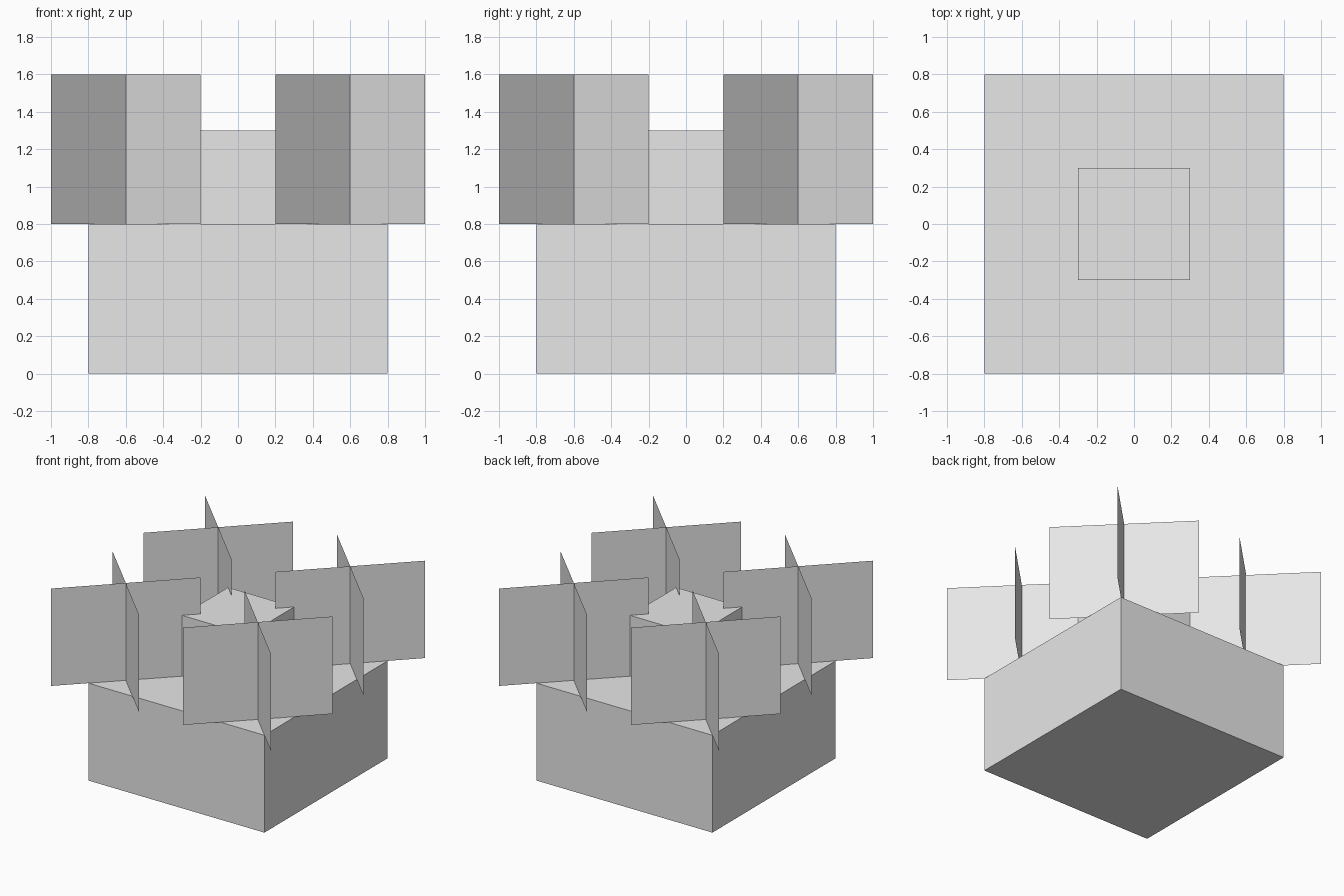
import bpy
import bmesh
from mathutils import Vector

cube = bpy.data.objects.get("Cube")
if cube:
    bpy.data.objects.remove(cube, do_unlink=True)

# One plain grey for every part
grey = bpy.data.materials.new("light_grey")
grey.use_nodes = True
colour = (0.8, 0.8, 0.8, 1)
grey.diffuse_color = colour
grey.node_tree.nodes["Principled BSDF"].inputs["Base Color"].default_value = colour


def finish(name, bm):
    mesh = bpy.data.meshes.new(name)
    bm.to_mesh(mesh)
    bm.free()
    mesh.materials.append(grey)
    obj = bpy.data.objects.new(name, mesh)
    bpy.context.collection.objects.link(obj)
    return obj


def box(name, width, bottom, top):
    bm = bmesh.new()
    bmesh.ops.create_cube(bm, size=1)
    bmesh.ops.scale(bm, vec=(width, width, top - bottom), verts=bm.verts)
    bmesh.ops.translate(bm, vec=(0, 0, (bottom + top) / 2), verts=bm.verts)
    return finish(name, bm)


def crossed_cards(name, x, y, reach, bottom, top):
    # Two thin upright sheets crossing on the diagonals
    bm = bmesh.new()
    for side in (-1, 1):
        start = Vector((x - reach, y - side * reach, bottom))
        end = Vector((x + reach, y + side * reach, bottom))
        rise = Vector((0, 0, top - bottom))
        bm.faces.new([bm.verts.new(p) for p in (start, end, end + rise, start + rise)])
    return finish(name, bm)


# Stacked blocks
box("base_block", 1.6, 0, 0.8)
box("centre_block", 0.6, 0.8, 1.3)

# A crossed pair over each quarter of the base
for depth, y in (("front", -0.6), ("back", 0.6)):
    for side, x in (("right", -0.6), ("left", 0.6)):
        crossed_cards(f"{depth}_{side}_crossed_cards", x, y, 0.4, 0.8, 1.6)
